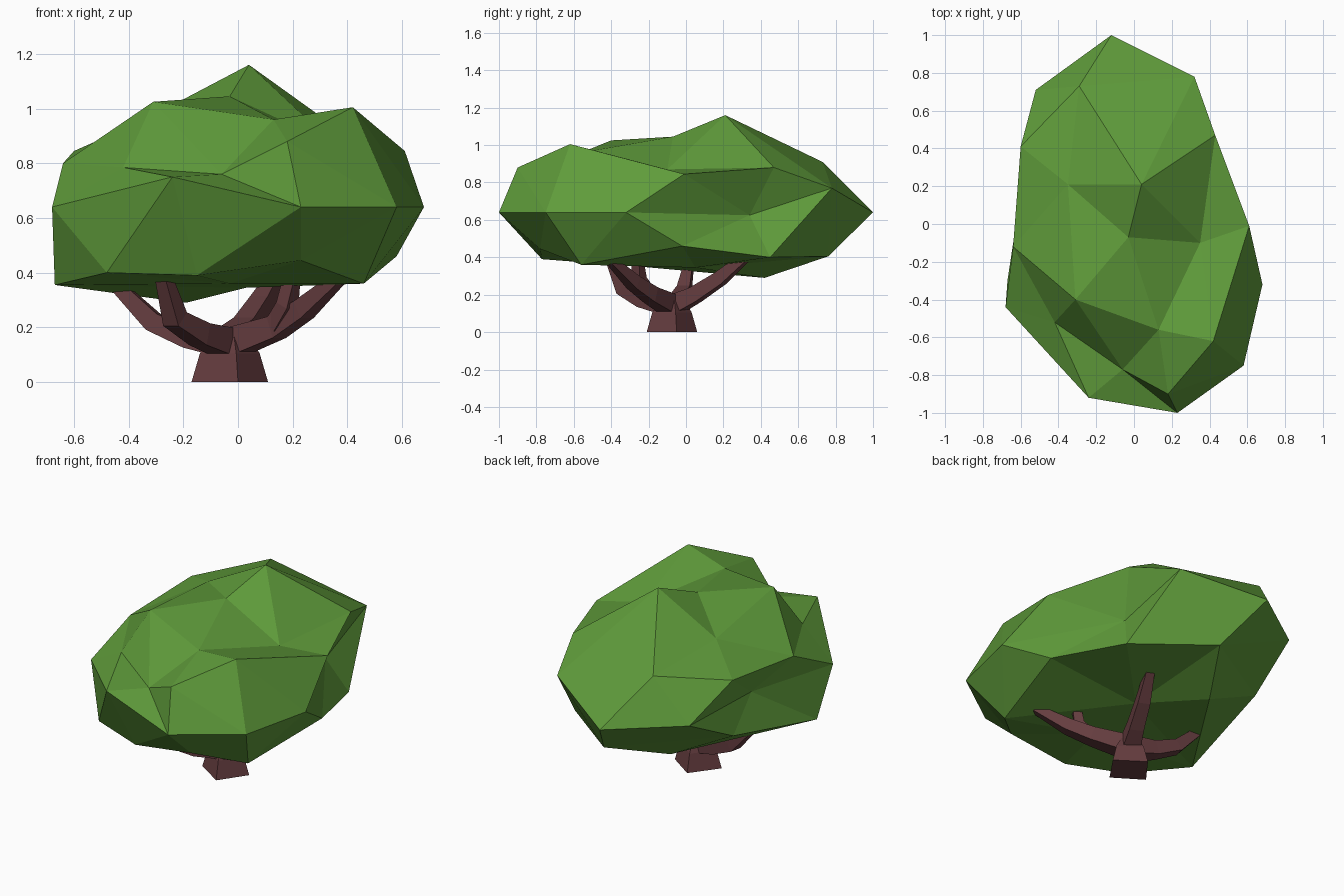
import bpy, bmesh, math
from mathutils import Vector

if "Cube" in bpy.data.objects:
    bpy.data.objects.remove(bpy.data.objects["Cube"])


def material(name, rgb):
    m = bpy.data.materials.new(name)
    m.diffuse_color = (*rgb, 1)
    m.use_nodes = True
    m.node_tree.nodes["Principled BSDF"].inputs["Base Color"].default_value = m.diffuse_color
    return m


leaf = material("leaf_green", (0.115, 0.33, 0.043))
bark = material("bark_brown", (0.13, 0.046, 0.05))


def finish(bm, name, mat):
    bmesh.ops.recalc_face_normals(bm, faces=bm.faces)
    me = bpy.data.meshes.new(name)
    bm.to_mesh(me)
    bm.free()
    me.materials.append(mat)
    ob = bpy.data.objects.new(name, me)
    bpy.context.collection.objects.link(ob)
    return ob


def canopy(name, points, centre, scale, flips):
    """Faceted blob: corners are linked by their hull on a sphere, then put in place."""
    bm = bmesh.new()
    verts = []
    for p in points:
        d = Vector([(p[i] - centre[i]) / scale[i] for i in range(3)]).normalized()
        verts.append(bm.verts.new(d))
    bmesh.ops.convex_hull(bm, input=verts)
    # turn a few diagonals so that ledges and valleys run the right way
    for a, b in flips:
        e = bm.edges.get((verts[a], verts[b]))
        if e:
            bmesh.ops.rotate_edges(bm, edges=[e])
    for v, p in zip(verts, points):
        v.co = p
    return finish(bm, name, leaf)


def branch(name, path, radii, sides=4):
    """Low-poly tapering limb along a path."""
    bm = bmesh.new()
    path = [Vector(p) for p in path]
    rings = []
    for i, p in enumerate(path):
        t = (path[min(i + 1, len(path) - 1)] - path[max(i - 1, 0)]).normalized()
        side = t.cross(Vector((0, 0, 1))).normalized()
        up = side.cross(t)
        rings.append([bm.verts.new(p + radii[i] * (side * math.cos(a) + up * math.sin(a)))
                      for a in [2 * math.pi * (k + 0.5) / sides for k in range(sides)]])
    for a, b in zip(rings, rings[1:]):
        for k in range(sides):
            n = (k + 1) % sides
            bm.faces.new((a[k], a[n], b[n], b[k]))
    bm.faces.new(rings[0])
    bm.faces.new(rings[-1])
    return finish(bm, name, bark)


# Foliage: bumpy top, wide rim, then the shallow underside
crown = [(0.04, 0.21, 1.16), (-0.03, -0.07, 1.045), (-0.31, -0.40, 1.025), (0.42, -0.62, 1.005),
         (0.13, -0.56, 0.96), (-0.35, 0.21, 0.955), (0.35, -0.10, 0.87), (-0.29, 0.73, 0.91),
         (0.43, 0.47, 0.88), (0.61, -0.01, 0.845), (-0.60, 0.41, 0.845), (-0.64, -0.12, 0.80),
         (0.18, -0.90, 0.88), (-0.06, -0.77, 0.76), (-0.42, -0.52, 0.785)]
rim = [(-0.12, 1.0, 0.64), (0.32, 0.78, 0.77), (0.35, 0.34, 0.625), (0.68, -0.32, 0.64),
       (0.58, -0.75, 0.64), (0.23, -1.0, 0.64), (-0.24, -0.92, 0.75), (-0.68, -0.44, 0.64),
       (-0.52, 0.71, 0.66), (-0.53, 0.13, 0.65)]
underside = [(-0.67, -0.30, 0.355), (-0.48, -0.65, 0.40), (-0.15, -0.77, 0.39),
             (0.23, -0.78, 0.445), (0.46, -0.56, 0.36), (0.58, -0.02, 0.46),
             (0.43, 0.45, 0.40), (0.02, 0.76, 0.405), (-0.19, 0.42, 0.29),
             (-0.03, -0.38, 0.36), (0.03, 0.05, 0.345), (-0.57, 0.36, 0.48)]
canopy("foliage", crown + rim + underside, (0, 0, 0.62), (0.65, 0.95, 0.42),
       [(2, 21), (1, 3), (17, 32)])

# Trunk: turned square base that tapers to a blunt point
bm = bmesh.new()
base = [(0.0, -0.21), (0.11, -0.05), (-0.05, 0.06), (-0.17, -0.10)]
mid = Vector((-0.03, -0.075))
rings = []
for z, s in ((0, 1), (0.105, 0.78), (0.195, 0.4)):
    rings.append([bm.verts.new((*(mid + (Vector(p) - mid) * s), z)) for p in base])
for a, b in zip(rings, rings[1:]):
    for k in range(4):
        n = (k + 1) % 4
        bm.faces.new((a[k], a[n], b[n], b[k]))
bm.faces.new(rings[0])
bm.faces.new(rings[-1])
finish(bm, "trunk", bark)

# Limbs: one from each side of the trunk, tips buried in the foliage
root = (-0.03, -0.075, 0.14)
limbs = {
    "right_limb": [root, (0.14, -0.19, 0.20), (0.24, -0.28, 0.265), (0.37, -0.40, 0.38)],
    "left_limb": [root, (-0.18, -0.04, 0.165), (-0.31, -0.01, 0.22), (-0.47, 0.02, 0.38)],
    "back_limb": [root, (0.03, 0.05, 0.20), (0.085, 0.18, 0.285), (0.16, 0.34, 0.42)],
    "front_limb": [root, (-0.14, -0.23, 0.175), (-0.23, -0.33, 0.23), (-0.28, -0.41, 0.41)],
}
for name, path in limbs.items():
    branch(name, path, (0.075, 0.058, 0.05, 0.03))
branch("right_fork", [(0.14, -0.20, 0.205), (0.18, -0.25, 0.28), (0.20, -0.26, 0.40)],
       (0.045, 0.042, 0.032))
